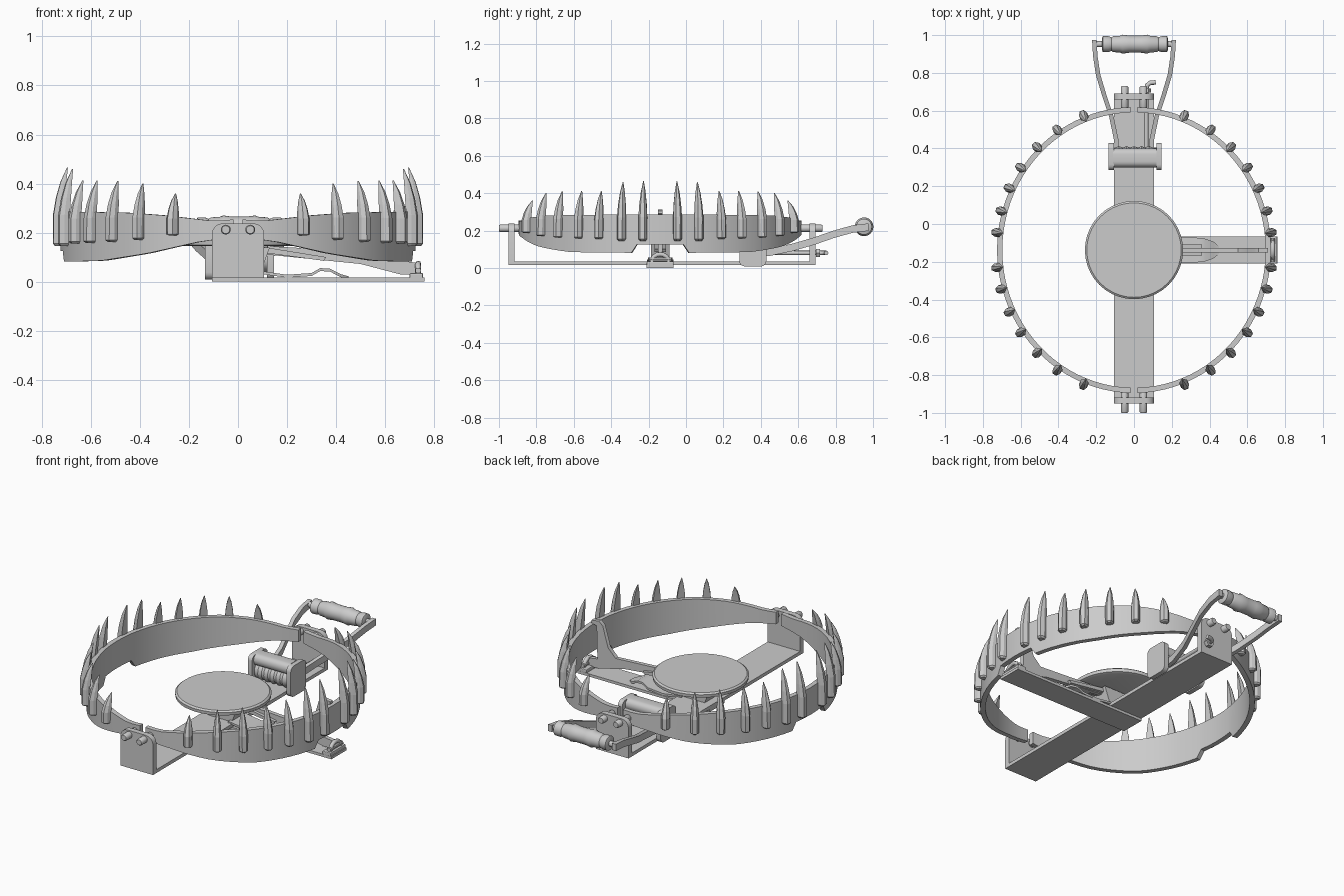
import bpy, bmesh
from math import sin, cos, pi, asin, sqrt, radians
from mathutils import Vector

if "Cube" in bpy.data.objects:
    bpy.data.objects.remove(bpy.data.objects["Cube"])

CY = -0.138           # centre of the jaw ring
RX, RY = 0.725, 0.757  # outer jaw radii


def make(name, bm, smooth=True, bevel=0):
    bmesh.ops.remove_doubles(bm, verts=bm.verts, dist=1e-5)
    bmesh.ops.recalc_face_normals(bm, faces=bm.faces)
    me = bpy.data.meshes.new(name)
    bm.to_mesh(me)
    bm.free()
    ob = bpy.data.objects.new(name, me)
    bpy.context.collection.objects.link(ob)
    if bevel:
        m = ob.modifiers.new("bevel", 'BEVEL')
        m.width, m.segments = bevel, 2
    if smooth:
        bpy.ops.object.select_all(action='DESELECT')
        ob.select_set(True)
        bpy.context.view_layer.objects.active = ob
        bpy.ops.object.shade_smooth_by_angle(angle=radians(35))
    return ob


def loft(name, rings, smooth=True, bm=None):
    # skin a list of closed rings and cap both ends
    own = bm is None
    bm = bm or bmesh.new()
    vs = [[bm.verts.new(p) for p in r] for r in rings]
    n = len(vs[0])
    for a, b in zip(vs, vs[1:]):
        for i in range(n):
            bm.faces.new((a[i], a[(i + 1) % n], b[(i + 1) % n], b[i]))
    bm.faces.new(vs[0])
    bm.faces.new(vs[-1])
    return make(name, bm, smooth) if own else bm


def box(name, x0, x1, y0, y1, z0, z1, bevel=0):
    c = [(x0, y0), (x1, y0), (x1, y1), (x0, y1)]
    ob = loft(name, [[(x, y, z) for x, y in c] for z in (z0, z1)], False)
    if bevel:
        m = ob.modifiers.new("bevel", 'BEVEL')
        m.width, m.segments = bevel, 2
    return ob


def extrude(name, pts, axis, a, b):
    # flat outline pushed along one axis between a and b
    f = {'x': lambda p, q, d: (d, p, q), 'y': lambda p, q, d: (p, d, q),
         'z': lambda p, q, d: (p, q, d)}[axis]
    return loft(name, [[f(p, q, d) for p, q in pts] for d in (a, b)])


def lathe(name, centre, axis, prof, n=20):
    # profile of (distance along axis, radius)
    rings = []
    for d, r in prof:
        ring = []
        for i in range(n):
            u, v = r * cos(2 * pi * i / n), r * sin(2 * pi * i / n)
            o = {'x': (d, u, v), 'y': (u, d, v), 'z': (u, v, d)}[axis]
            ring.append(Vector(centre) + Vector(o))
        rings.append(ring)
    return loft(name, rings)


def rod(name, pts, r):
    cu = bpy.data.curves.new(name, 'CURVE')
    cu.dimensions, cu.bevel_depth, cu.bevel_resolution = '3D', r, 2
    cu.use_fill_caps = True
    sp = cu.splines.new('POLY')
    sp.points.add(len(pts) - 1)
    for p, c in zip(sp.points, pts):
        p.co = (*c, 1)
    ob = bpy.data.objects.new(name, cu)
    bpy.context.collection.objects.link(ob)


def interp(table, x):
    for (a, p), (b, q) in zip(table, table[1:]):
        if x <= b:
            s = (x - a) / (b - a)
            return p + (q - p) * s
    return table[-1][1]


def rounded(x0, x1, y0, y1, r, top_only=False):
    pts = []
    for cx, cy, a in ((x1 - r, y1 - r, 0), (x0 + r, y1 - r, 90)):
        pts += [(cx + r * cos(radians(a + k * 22.5)), cy + r * sin(radians(a + k * 22.5))) for k in range(5)]
    if top_only:
        return pts + [(x0, y0), (x1, y0)]
    for cx, cy, a in ((x0 + r, y0 + r, 180), (x1 - r, y0 + r, 270)):
        pts += [(cx + r * cos(radians(a + k * 22.5)), cy + r * sin(radians(a + k * 22.5))) for k in range(5)]
    return pts


# Base bar, uprights and cross bar
box("base_bar", -.107, .107, -.95, .69, .015, .035)
for nm, a, b in (("front_upright", -.95, -.918), ("back_upright", .66, .692)):
    extrude(nm, rounded(-.107, .107, .015, .238, .045, True), 'y', a, b)
box("cross_bar", -.107, .76, -.21, -.066, 0, .016)

# Hinge pins
for s in (-1, 1):
    for nm, y, L in (("front_pin", -1.0, .125), ("back_pin", .605, .125)):
        lathe(nm, (s * .05, y, .212), 'y', [(0, .016), (.006, .02), (L - .006, .02), (L, .016)], 16)

# Jaws with a notch at the middle of the lower edge
BOT = [(0, .185), (.17, .16), (.37, .115), (.56, .085), (.75, .08)]
TOP = [(0, .255), (.1, .247), (.3, .27), (.45, .281), (.75, .286)]
lim = pi / 2 - .025
notch = [.155, .125]
angs = [-lim + 2 * lim * i / 44 for i in range(45)]
na = [asin(v / RY) for v in notch]
angs = sorted([a for a in angs if all(abs(abs(a) - n) > .02 for n in na)] + na + [-n for n in na])
for s, nm in ((-1, "left"), (1, "right")):
    rings = []
    for a in angs:
        x = RX * cos(a)
        zb, zt = interp(BOT, x), interp(TOP, x)
        if abs(a) <= na[1] + 1e-4:
            zb = .125
        xi, yo, yi = (RX - .028) * cos(a), RY * sin(a) + CY, (RY - .028) * sin(a) + CY
        rings.append([(s * x, yo, zb), (s * x, yo, zt), (s * xi, yi, zt), (s * xi, yi, zb)])
    loft(nm + "_jaw", rings)

    # Teeth: faceted spikes curving inward at the tip
    bm = bmesh.new()
    spec = [(.092, .145, .465), (.205, .145, .46), (.325, .155, .412), (.433, .157, .412),
            (.54, .162, .41), (.63, .17, .40), (.705, .188, .36)]
    sec = [(-.5, 0), (.5, 0), (.5, .55), (.25, 1), (-.25, 1), (-.5, .55)]
    for dy, z0, z1 in spec:
        for t in (-1, 1):
            sy = t * dy / RY
            p = Vector((s * RX * sqrt(1 - sy * sy), CY + t * dy, 0))
            n = Vector((p.x / RX ** 2, t * dy / RY ** 2, 0)).normalized()
            tg = Vector((-n.y, n.x, 0))
            rr = []
            for f, w, o0, o1 in ((0, .03, -.006, .026), (.03, .044, -.006, .035), (.4, .046, -.006, .034),
                                 (.62, .038, -.012, .022), (.82, .024, -.018, .004), (1, .003, -.026, -.022)):
                rr.append([p + tg * (u * w) + n * (o0 + (o1 - o0) * v) + Vector((0, 0, z0 + (z1 - z0) * f))
                           for u, v in sec])
            loft("", rr, bm=bm)
    make(nm + "_teeth", bm, False)

# Trigger pan with its support
lathe("pan", (0, CY, 0), 'z', [(.145, .245), (.15, .258), (.168, .26), (.176, .25)], 40)
extrude("pan_support", [(-.06, .03), (.09, .03), (.13, .14), (-.1, .14)], 'y', CY - .05, CY + .05)
extrude("pan_arm", [(.05, .15), (.05, .125), (.35, .085), (.36, .1)], 'y', CY - .03, CY + .03)

# Bent leaf spring on the cross bar
leaf = [(.08, .045), (.2, .028), (.3, .035), (.335, .055), (.375, .053), (.42, .03), (.45, .022)]
half = [.07, .07, .068, .065, .06, .045, .02]
loft("leaf_spring", [[(x, CY - h, z), (x, CY + h, z), (x, CY + h, z - .012), (x, CY - h, z - .012)]
                     for (x, z), h in zip(leaf, half)])

# Dog plate that reaches over the jaw, and the loop that holds it
extrude("dog_plate", [(.12, .145), (.12, .11), (.5, .072), (.66, .03), (.73, .03), (.74, .075), (.67, .085),
                      (.675, .28), (.71, .29), (.71, .305), (.66, .312), (.635, .29), (.6, .17), (.55, .12)],
        'y', CY - .012, CY + .012)
rod("dog_loop", [(.735, CY - .045, .01)] + [(.735, CY + .045 * -cos(a * pi / 8), .035 + .038 * sin(a * pi / 8))
                                           for a in range(9)] + [(.735, CY + .045, .01)], .012)
box("loop_foot", .70, .755, CY - .072, CY + .072, .012, .035, .005)
lathe("loop_pin", (.735, CY, .045), 'y', [(-.06, .012), (.06, .012)], 10)

# Spring housing: side plates, rolled cap and coil
for nm, a, b in (("housing_plate_left", -.135, -.107), ("housing_plate_right", .118, .146)):
    extrude(nm, rounded(.285, .43, .008, .19, .03), 'x', a, b)
extrude("housing_cap", rounded(.30, .40, .125, .192, .03), 'x', -.11, .12)
lathe("spring_coil", (0, .355, .09), 'x', [(-.108, .05)] + [(-.1 + .02 * i, .05 + .007 * (i % 2)) for i in range(11)]
      + [(.118, .05)], 16)

# Handle arms and turned grip
path = [(.095, .37, .075), (.095, .45, .085), (.12, .57, .11), (.16, .69, .145), (.19, .79, .18),
        (.205, .89, .208), (.21, .975, .218)]
for s, nm in ((-1, "left"), (1, "right")):
    loft(nm + "_handle_arm", [[(s * (x - .012), y, z - .02), (s * (x + .012), y, z - .02),
                               (s * (x + .012), y, z + .02), (s * (x - .012), y, z + .02)] for x, y, z in path])
gp = [(.175, .03), (.17, .042), (.14, .042), (.125, .036), (.115, .042), (.08, .044), (.065, .05), (.03, .045)]
lathe("grip", (.005, .952, .22), 'x', [(-d, r) for d, r in gp] + [(d, r) for d, r in gp[::-1]], 24)
lathe("grip_rod", (0, .952, .22), 'x', [(-.215, .016), (.22, .016)], 12)

# Safety rod with hooked end and nut
rod("safety_rod", [(.065, .40, .08), (.065, .715, .08), (.07, .735, .08), (.085, .747, .08), (.115, .75, .08)], .012)
lathe("rod_nut", (.065, .695, .08), 'y', [(0, .026), (.022, .026)], 6)
